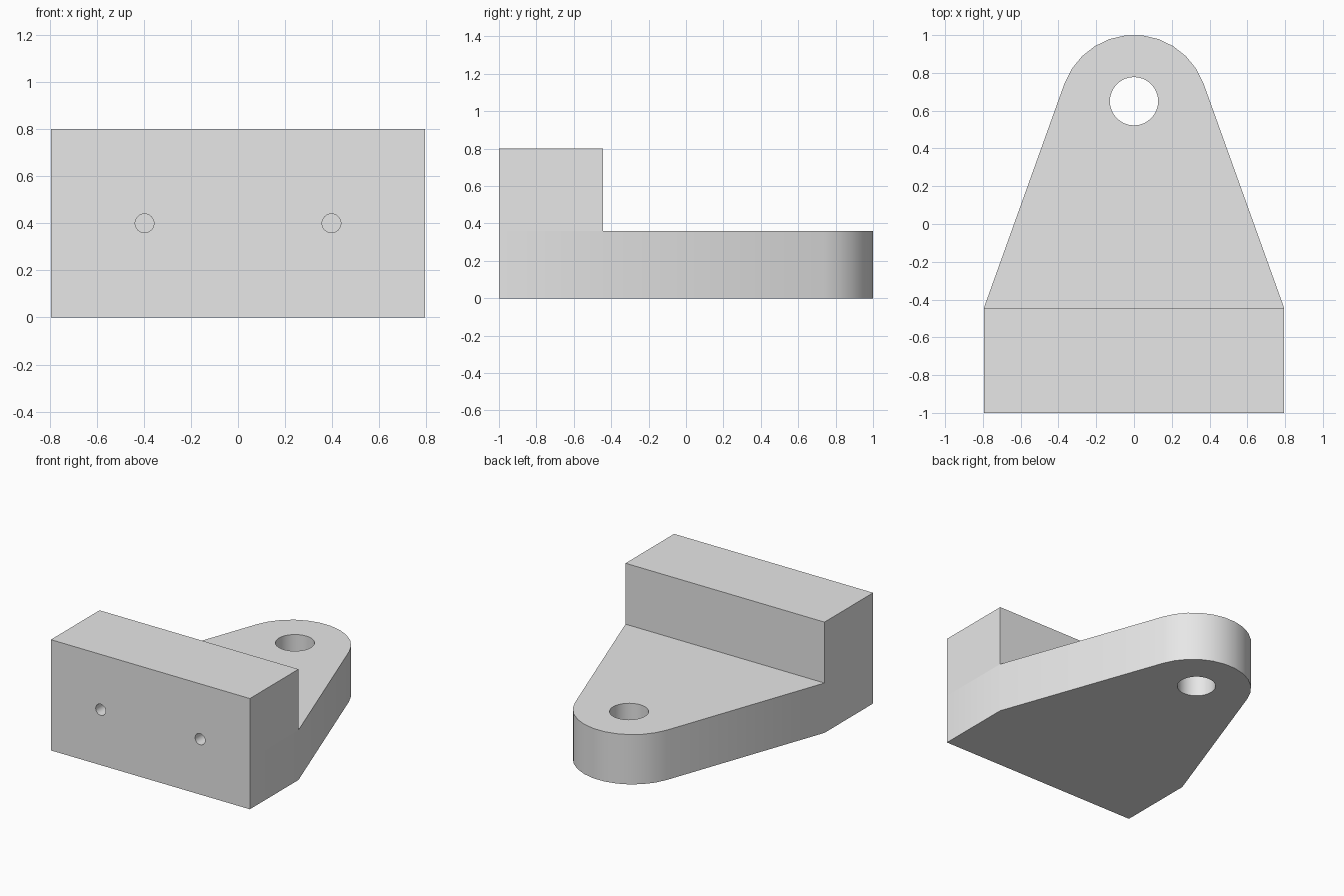
import bpy
import bmesh
from math import sin, cos, pi, radians
from mathutils import Vector

if "Cube" in bpy.data.objects:
    bpy.data.objects.remove(bpy.data.objects["Cube"], do_unlink=True)

HALF_W, FRONT, STEP = 0.795, -1.0, -0.445
PLATE_H, BLOCK_H = 0.36, 0.80
NOSE_Y, NOSE_R, NOSE_SEGS = 0.609, 0.392, 11
TANGENT = radians(19.8)

grey = bpy.data.materials.new("plain grey")
grey.use_nodes = True
colour = (0.8, 0.8, 0.8, 1)
grey.diffuse_color = colour
grey.node_tree.nodes["Principled BSDF"].inputs["Base Color"].default_value = colour


def raise_faces(bm, faces, height):
    """Extrude faces upward and return the new top faces."""
    result = bmesh.ops.extrude_face_region(bm, geom=faces)["geom"]
    verts = [g for g in result if isinstance(g, bmesh.types.BMVert)]
    bmesh.ops.translate(bm, verts=verts, vec=(0, 0, height))
    return [g for g in result if isinstance(g, bmesh.types.BMFace)]


def drill(body, location, radius, depth, rotation=(0, 0, 0)):
    """Cut a round hole into the body."""
    bpy.ops.mesh.primitive_cylinder_add(vertices=32, radius=radius, depth=depth,
                                        location=location, rotation=rotation)
    cutter = bpy.context.object
    cutter.name = "hole_cutter"
    cutter.hide_render = True
    cutter.data.materials.append(grey)
    mod = body.modifiers.new("hole", 'BOOLEAN')
    mod.operation = 'DIFFERENCE'
    mod.solver = 'EXACT'
    mod.object = cutter
    bpy.context.view_layer.objects.active = body
    bpy.ops.object.modifier_apply(modifier=mod.name)
    bpy.data.objects.remove(cutter, do_unlink=True)


# Footprint: rectangular block and tapered tongue with a rounded nose
bm = bmesh.new()
front_l = bm.verts.new((-HALF_W, FRONT, 0))
front_r = bm.verts.new((HALF_W, FRONT, 0))
step_r = bm.verts.new((HALF_W, STEP, 0))
step_l = bm.verts.new((-HALF_W, STEP, 0))
nose = []
for i in range(NOSE_SEGS + 1):
    a = TANGENT + (pi - 2 * TANGENT) * i / NOSE_SEGS
    nose.append(bm.verts.new((NOSE_R * cos(a), NOSE_Y + NOSE_R * sin(a), 0)))
block_face = bm.faces.new((front_l, front_r, step_r, step_l))
tongue_face = bm.faces.new([step_l, step_r] + nose)

# Raise the plate, then the block at the front
tops = raise_faces(bm, [block_face, tongue_face], PLATE_H)
block_top = min(tops, key=lambda f: f.calc_center_median().y)
raise_faces(bm, [block_top], BLOCK_H - PLATE_H)

# The raised regions must be a closed shell with a floor
bm.faces.ensure_lookup_table()
open_edges = [e for e in bm.edges if e.is_boundary]
if open_edges:
    bmesh.ops.holes_fill(bm, edges=open_edges, sides=0)
bmesh.ops.dissolve_limit(bm, angle_limit=radians(0.5), verts=bm.verts[:], edges=bm.edges[:])
bmesh.ops.recalc_face_normals(bm, faces=bm.faces[:])

mesh = bpy.data.meshes.new("mounting_bracket")
bm.to_mesh(mesh)
bm.free()
mesh.materials.append(grey)
bracket = bpy.data.objects.new("mounting_bracket", mesh)
bpy.context.collection.objects.link(bracket)

# Pivot hole through the tongue, two blind screw holes in the front
drill(bracket, (0, 0.65, PLATE_H / 2), 0.128, 1.0)
for side in (-1, 1):
    drill(bracket, Vector((side * 0.397, FRONT, 0.4)), 0.04, 0.6, (pi / 2, 0, 0))

bpy.ops.object.select_all(action='DESELECT')
bracket.select_set(True)
bpy.context.view_layer.objects.active = bracket
bpy.ops.object.shade_smooth_by_angle(angle=radians(30))
